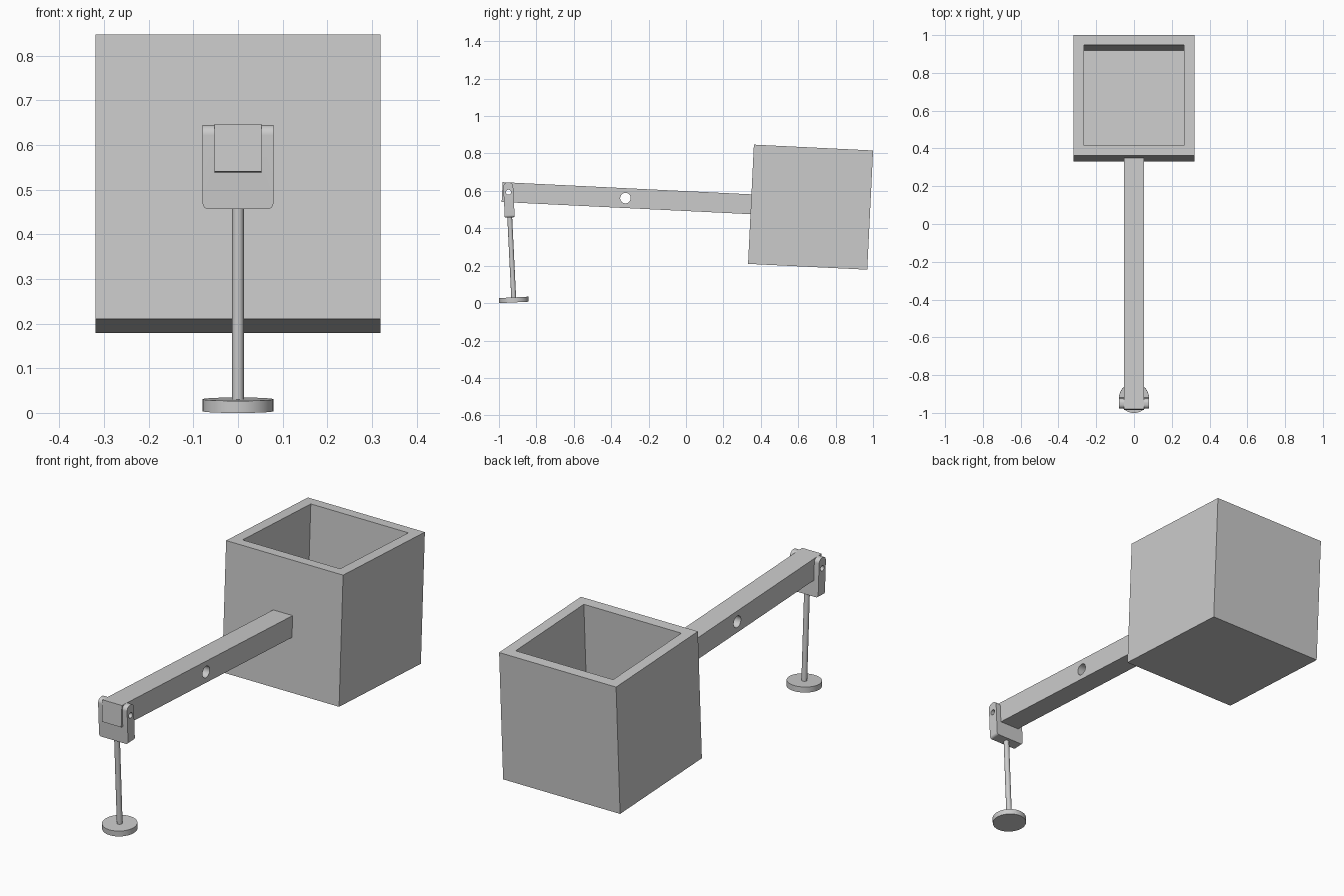
import bpy, bmesh
from math import radians
from mathutils import Matrix, Vector

if "Cube" in bpy.data.objects:
    bpy.data.objects.remove(bpy.data.objects["Cube"])

TILT = radians(2.8)
# Arm and box share one tilted frame (origin: box centre); the leg hangs in the other
ARM = Matrix.Translation((0, 0.666, 0.513)) @ Matrix.Rotation(-TILT, 4, 'X')
LEG = Matrix.Translation((0, -0.949, 0.593)) @ Matrix.Rotation(TILT, 4, 'X')


def finish(name, bm, frame):
    bmesh.ops.recalc_face_normals(bm, faces=bm.faces)
    mesh = bpy.data.meshes.new(name)
    bm.to_mesh(mesh)
    bm.free()
    obj = bpy.data.objects.new(name, mesh)
    bpy.context.collection.objects.link(obj)
    obj.matrix_world = frame
    return obj


def box_mesh(lo, hi):
    bm = bmesh.new()
    lo, hi = Vector(lo), Vector(hi)
    bmesh.ops.create_cube(bm, size=1, matrix=Matrix.Translation((lo + hi) / 2)
                          @ Matrix.Diagonal((*(hi - lo), 1)))
    return bm


def box(name, lo, hi, frame):
    return finish(name, box_mesh(lo, hi), frame)


def cylinder(name, radius, length, centre, frame, along_x=False, sides=48):
    bm = bmesh.new()
    turn = Matrix.Rotation(radians(90), 4, 'Y') if along_x else Matrix()
    bmesh.ops.create_cone(bm, cap_ends=True, segments=sides, radius1=radius, radius2=radius,
                          depth=length, matrix=Matrix.Translation(centre) @ turn)
    return finish(name, bm, frame)


def cut(obj, cutter):
    cutter.hide_render = True
    mod = obj.modifiers.new("cut", 'BOOLEAN')
    mod.operation = 'DIFFERENCE'
    mod.solver = 'EXACT'
    mod.object = cutter
    bpy.context.view_layer.update()
    select(obj)
    bpy.ops.object.modifier_apply(modifier=mod.name)
    bpy.data.objects.remove(cutter)


def select(obj):
    bpy.ops.object.select_all(action='DESELECT')
    obj.select_set(True)
    bpy.context.view_layer.objects.active = obj


def smooth(obj):
    select(obj)
    bpy.ops.object.shade_smooth_by_angle(angle=radians(30))


# Open-topped weight box
H, W = 0.319, 0.053
weight_box = box("weight_box", (-H, -H, -H), (H, H, H), ARM)
cut(weight_box, box("box_cavity", (W - H, W - H, W - H), (H - W, H - W, H + 0.1), ARM))

# Beam with axle hole and pivot hole
beam = box("beam", (-W, -1.651, -W), (W, -H, W), ARM)
cut(beam, cylinder("axle_cutter", 0.028, 0.4, (0, -0.991, 0), ARM, True))
cut(beam, cylinder("pin_cutter", 0.0135, 0.4, (0, 0, 0), LEG, True, 32))
smooth(beam)

# Fork: rounded block, slotted for the beam and drilled
bm = box_mesh((-0.079, -0.0265, -0.135), (0.079, 0.0265, 0.052))


def edges_along(axis, top):
    return [e for e in bm.edges
            if abs(e.verts[0].co[axis] - e.verts[1].co[axis]) > 0.01
            and all((v.co.z > 0) == top for v in e.verts)]


for axis, top, radius in ((0, True, 0.022), (1, False, 0.012)):
    bmesh.ops.bevel(bm, geom=edges_along(axis, top), offset=radius, segments=8,
                    profile=0.5, affect='EDGES')
fork = finish("fork", bm, LEG)
cut(fork, box("slot_cutter", (-W, -0.1, -W), (W, 0.1, 0.1), LEG))
cut(fork, cylinder("pin_cutter", 0.0135, 0.4, (0, 0, 0), LEG, True, 32))
smooth(fork)

# Hanging rod and round foot
smooth(cylinder("rod", 0.013, 0.434, (0, 0, -0.349), LEG, sides=32))
smooth(cylinder("foot", 0.079, 0.027, (0, 0, -0.5765), LEG, sides=64))
